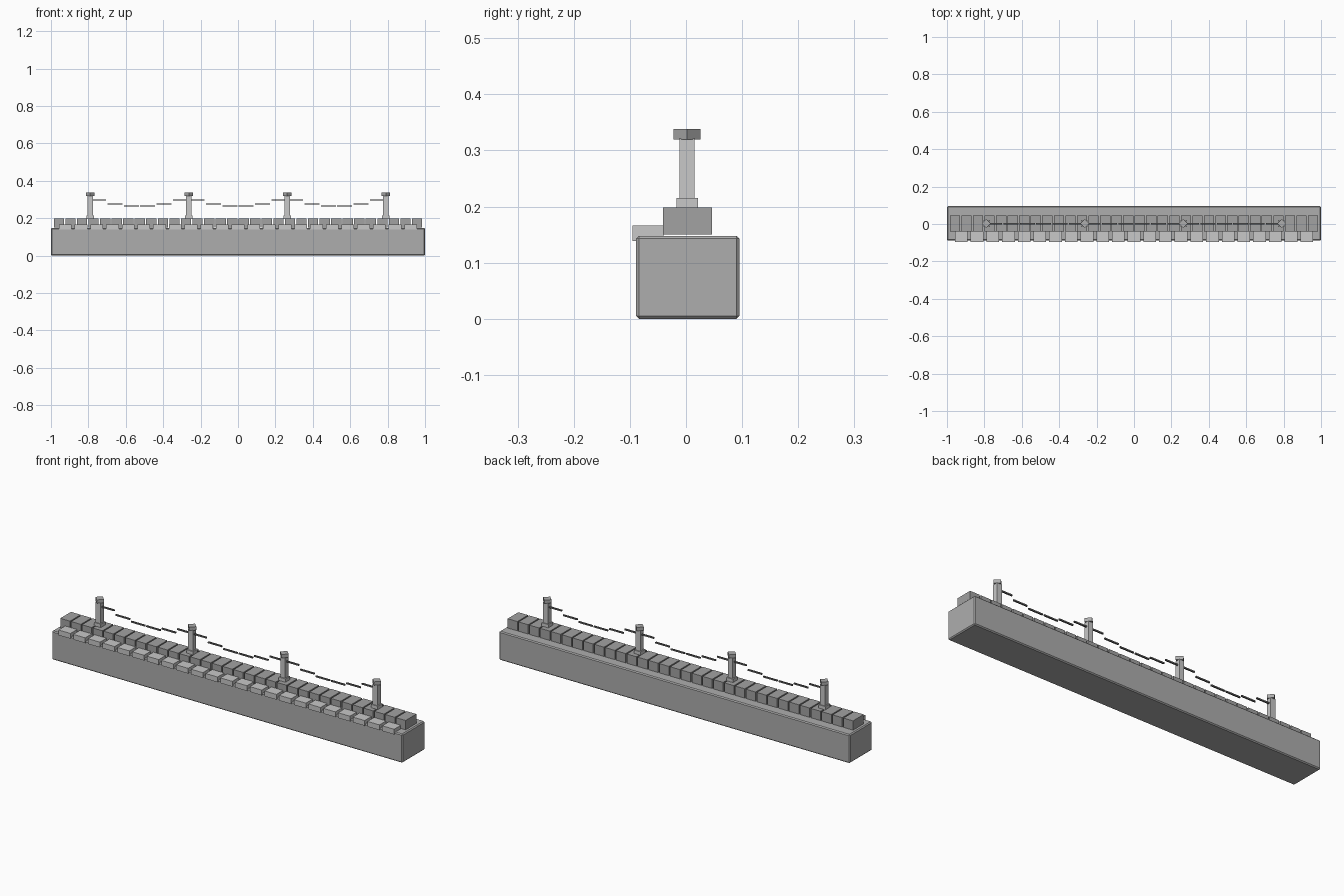
import bpy, math
from mathutils import Matrix

if "Cube" in bpy.data.objects:
    bpy.data.objects.remove(bpy.data.objects["Cube"])


def material(name, v):
    m = bpy.data.materials.new(name)
    m.diffuse_color = (v, v, v, 1)
    m.use_nodes = True
    m.node_tree.nodes["Principled BSDF"].inputs["Base Color"].default_value = m.diffuse_color
    return m


BASE = material("mid grey stone", 0.42)
COPING = material("darker grey stone", 0.36)
KERB = material("light grey stone", 0.58)
POST = material("pale post grey", 0.58)
CAP = material("cap grey", 0.42)
CHAIN = material("dark chain grey", 0.15)


def box(name, x, y, z, mat, bevel=0, turn=0):
    """Box from (min, max) ranges, optionally turned about its vertical axis."""
    bpy.ops.mesh.primitive_cube_add(size=1)
    ob = bpy.context.object
    ob.name = name
    size = [r[1] - r[0] for r in (x, y, z)]
    ob.data.transform(Matrix.Rotation(turn, 4, 'Z') @ Matrix.Diagonal((*size, 1)))
    ob.location = [(r[0] + r[1]) / 2 for r in (x, y, z)]
    ob.data.materials.append(mat)
    if bevel:
        mod = ob.modifiers.new("edge", 'BEVEL')
        mod.width = bevel
        mod.segments = 1
    return ob


def around(c, half):
    return (c - half, c + half)


# Long wall body
box("wall_body", (-1, 1), (-0.089, 0.095), (0, 0.148), BASE, bevel=0.005)

# Row of coping blocks along the top
for i in range(32):
    cx = -0.9575 + i * 1.915 / 31
    box("coping_block", around(cx, 0.0275), (-0.041, 0.046), (0.150, 0.198), COPING)

# Row of kerb blocks overhanging the front edge
for i in range(23):
    cx = -0.923 + i * 1.846 / 22
    box("kerb_block", around(cx, 0.034), (-0.095, -0.040), (0.139, 0.166), KERB)

# Posts: square collar, square shaft, cap turned by 45 degrees
YC = 0.002
POSTS = [-0.79, -0.2633, 0.2633, 0.79]
cap_half = 0.024 / math.sqrt(2)
for px in POSTS:
    box("post_collar", around(px, 0.019), around(YC, 0.019), (0.197, 0.215), POST)
    box("post_shaft", around(px, 0.0135), around(YC, 0.0135), (0.214, 0.321), POST)
    box("post_cap", around(px, cap_half), around(YC, cap_half), (0.320, 0.338), CAP,
        turn=math.pi / 4)

# Sagging chain: six level links between neighbouring posts
HEIGHTS = [0.297, 0.276, 0.265, 0.265, 0.276, 0.297]
for a, b in zip(POSTS, POSTS[1:]):
    step = (b - a) / 6
    for i, h in enumerate(HEIGHTS):
        box("chain_link", around(a + (i + 0.5) * step, 0.04), around(YC, 0.0035),
            around(h, 0.0035), CHAIN)
